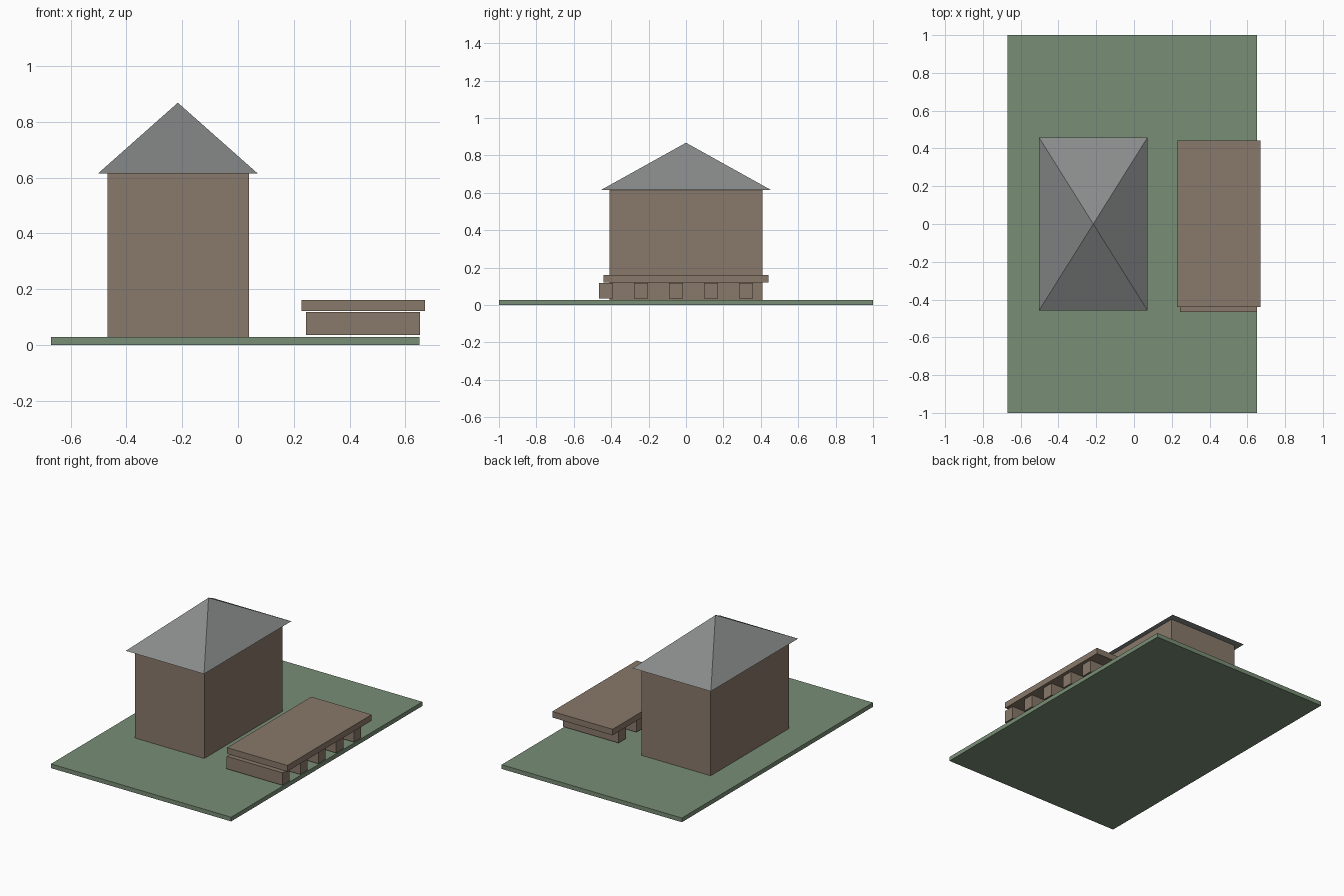
import bpy
import bmesh
from mathutils import Vector

default = bpy.data.objects.get("Cube")
if default:
    bpy.data.objects.remove(default, do_unlink=True)


def material(name, rgb):
    mat = bpy.data.materials.new(name)
    mat.use_nodes = True
    colour = (*rgb, 1)
    mat.diffuse_color = colour
    mat.node_tree.nodes["Principled BSDF"].inputs["Base Color"].default_value = colour
    return mat


def finish(name, bm, mat):
    bmesh.ops.recalc_face_normals(bm, faces=bm.faces)
    mesh = bpy.data.meshes.new(name)
    bm.to_mesh(mesh)
    bm.free()
    mesh.materials.append(mat)
    obj = bpy.data.objects.new(name, mesh)
    bpy.context.collection.objects.link(obj)
    return obj


def box(name, low, high, mat):
    low, high = Vector(low), Vector(high)
    bm = bmesh.new()
    bmesh.ops.create_cube(bm, size=1)
    bmesh.ops.scale(bm, vec=high - low, verts=bm.verts)
    bmesh.ops.translate(bm, vec=(low + high) / 2, verts=bm.verts)
    return finish(name, bm, mat)


def pyramid(name, low, high, base_z, apex_z, mat):
    bm = bmesh.new()
    (x0, y0), (x1, y1) = low, high
    base = [bm.verts.new((x, y, base_z))
            for x, y in ((x0, y0), (x1, y0), (x1, y1), (x0, y1))]
    apex = bm.verts.new(((x0 + x1) / 2, (y0 + y1) / 2, apex_z))
    bm.faces.new(base)
    for i in range(4):
        bm.faces.new((base[i], base[(i + 1) % 4], apex))
    return finish(name, bm, mat)


grass = material("grass green", (0.19, 0.27, 0.18))
brown = material("warm brown", (0.25, 0.19, 0.145))
slate = material("slate grey", (0.25, 0.26, 0.26))

# Ground slab
box("ground", (-0.67, -1, 0), (0.65, 1, 0.028), grass)

# House with pyramid roof
box("house_walls", (-0.468, -0.41, 0.028), (0.04, 0.41, 0.614), brown)
pyramid("house_roof", (-0.502, -0.457), (0.071, 0.457), 0.614, 0.868, slate)

# Low platform resting over a row of beams
box("platform_top", (0.228, -0.44, 0.122), (0.67, 0.442, 0.162), brown)
for i in range(5):
    y = -0.465 + i * 0.187
    box(f"platform_beam_{i + 1}", (0.243, y, 0.035), (0.652, y + 0.075, 0.118), brown)
